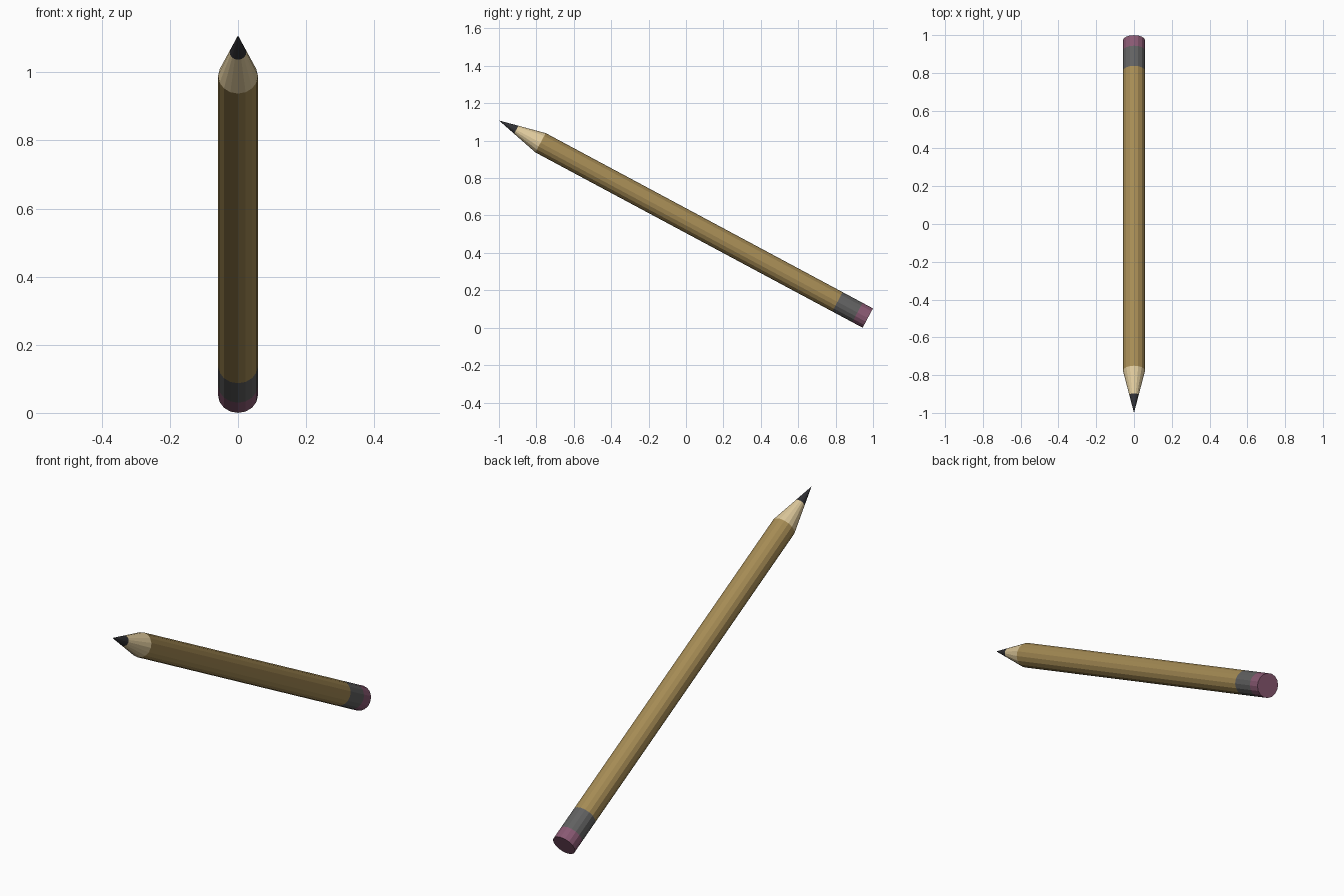
import bpy, bmesh
from math import sin, cos, tau
from mathutils import Vector

if "Cube" in bpy.data.objects:
    bpy.data.objects.remove(bpy.data.objects["Cube"])

SIDES, R = 16, 0.0585
END = Vector((0, 0.972, 0.0516))      # centre of the eraser's flat end
TIP = Vector((0, -1.0, 1.108))        # point of the lead
AXIS = (TIP - END).normalized()
LENGTH = (TIP - END).length
U = Vector((1, 0, 0))
V = AXIS.cross(U)


def section(name, color, s0, r0, s1, r1, cap=False):
    """One band of the pencil between two distances along its axis."""
    bm = bmesh.new()

    def ring(s, r):
        c = END + AXIS * s
        return [bm.verts.new(c + (U * cos(tau * i / SIDES) + V * sin(tau * i / SIDES)) * r)
                for i in range(SIDES)]

    a = ring(s0, r0)
    b = ring(s1, r1) if r1 else [bm.verts.new(END + AXIS * s1)] * SIDES
    for i in range(SIDES):
        j = (i + 1) % SIDES
        bm.faces.new((a[i], a[j], b[j], b[i]) if r1 else (a[i], a[j], b[i]))
    if cap:
        bm.faces.new(a[::-1])
    me = bpy.data.meshes.new(name)
    bm.to_mesh(me)
    bm.free()
    mat = bpy.data.materials.new(name + "_colour")
    mat.diffuse_color = (*color, 1)
    mat.use_nodes = True
    mat.node_tree.nodes["Principled BSDF"].inputs["Base Color"].default_value = mat.diffuse_color
    me.materials.append(mat)
    ob = bpy.data.objects.new(name, me)
    bpy.context.collection.objects.link(ob)
    return ob


CONE = 1.985                          # where sharpening starts
LEAD = LENGTH - 0.105                 # where the lead emerges
LEAD_R = R * 0.105 / (LENGTH - CONE)

# eraser, metal band, painted shaft, sharpened wood and lead
section("eraser", (0.25, 0.10, 0.17), 0, R, 0.063, R, cap=True)
section("ferrule", (0.12, 0.12, 0.12), 0.063, R, 0.184, R)
section("shaft", (0.38, 0.26, 0.09), 0.184, R, CONE, R)
section("sharpened_wood", (0.75, 0.60, 0.34), CONE, R, LEAD, LEAD_R)
section("lead", (0.03, 0.03, 0.035), LEAD, LEAD_R, LENGTH, 0)
